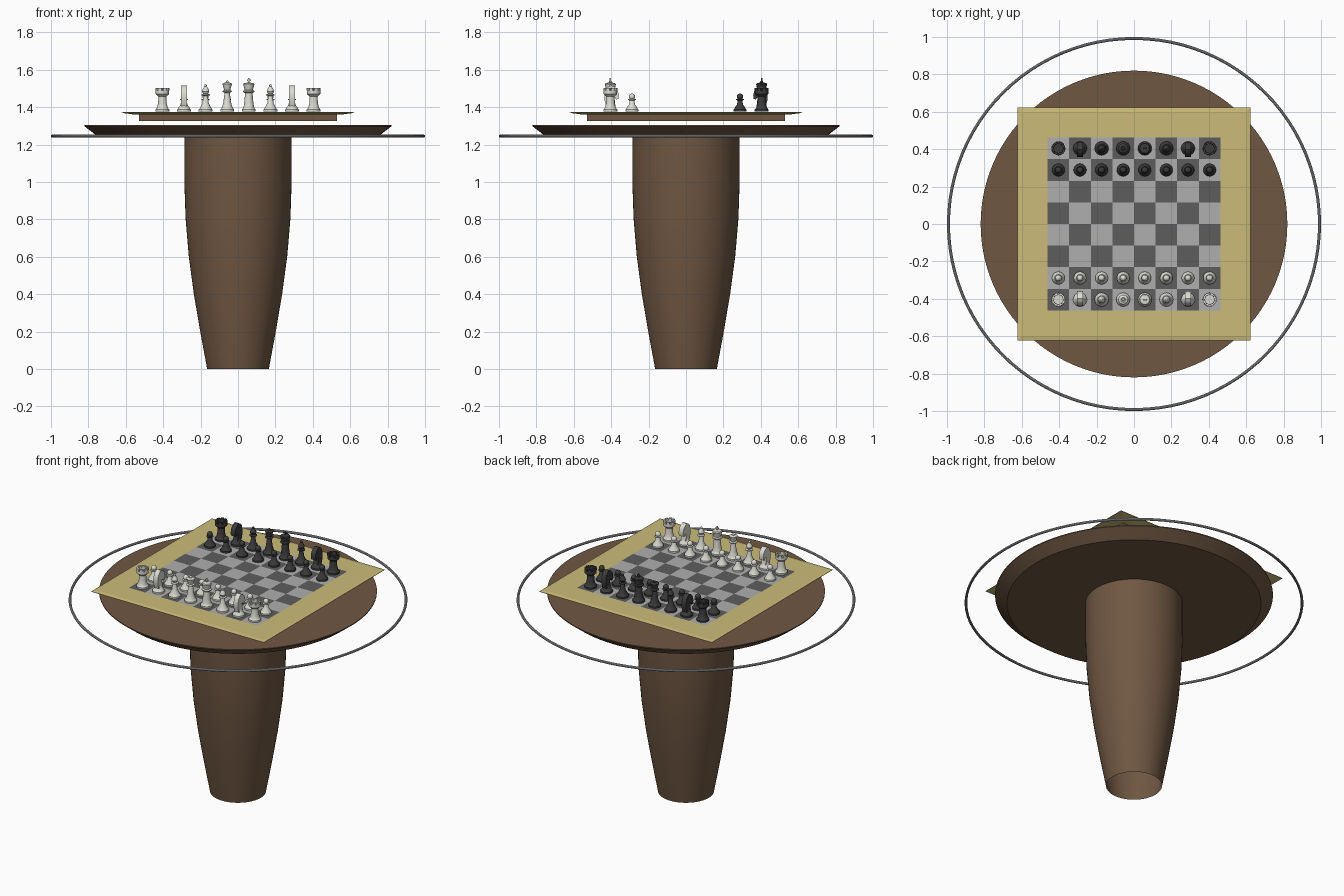
import bpy, bmesh, math
from mathutils import Matrix

if "Cube" in bpy.data.objects:
    bpy.data.objects.remove(bpy.data.objects["Cube"])


def material(name, rgb):
    m = bpy.data.materials.new(name)
    m.diffuse_color = (*rgb, 1)
    m.use_nodes = True
    m.node_tree.nodes["Principled BSDF"].inputs["Base Color"].default_value = m.diffuse_color
    return m


WOOD = material("wood", (0.16, 0.095, 0.055))
GOLD = material("gold", (0.60, 0.50, 0.19))
STEEL = material("steel", (0.40, 0.41, 0.43))
PALE = material("pale_square", (0.43, 0.43, 0.43))
DARK = material("dark_square", (0.11, 0.11, 0.11))
WHITE = material("white_piece", (0.72, 0.72, 0.66))
BLACK = material("black_piece", (0.045, 0.045, 0.045))


def lathe(bm, profile, n=24):
    """Revolve (radius, z) points around z; radius 0 closes the end."""
    rings = []
    for r, z in profile:
        if r == 0:
            rings.append([bm.verts.new((0, 0, z))] * n)
        else:
            rings.append([bm.verts.new((r * math.cos(math.tau * i / n), r * math.sin(math.tau * i / n), z))
                          for i in range(n)])
    for a, b in zip(rings, rings[1:]):
        for i in range(n):
            j = (i + 1) % n
            bm.faces.new(list(dict.fromkeys((a[i], a[j], b[j], b[i]))))


def block(bm, size, loc, angle=0):
    mat = Matrix.Rotation(angle, 4, 'Z') @ Matrix.Translation(loc) @ Matrix.Diagonal((*size, 1))
    bmesh.ops.create_cube(bm, size=1, matrix=mat)


def prism(bm, outline, width):
    """Extrude a (y, z) outline across x, centred."""
    f = bm.faces.new([bm.verts.new((-width / 2, y, z)) for y, z in outline])
    ext = bmesh.ops.extrude_face_region(bm, geom=[f])
    moved = [v for v in ext["geom"] if isinstance(v, bmesh.types.BMVert)]
    bmesh.ops.translate(bm, vec=(width, 0, 0), verts=moved)


def finish(bm, name, fix=True):
    if fix:
        bmesh.ops.recalc_face_normals(bm, faces=bm.faces[:])
    me = bpy.data.meshes.new(name)
    bm.to_mesh(me)
    bm.free()
    return me


def place(name, me, loc=(0, 0, 0), turn=0, smooth=True):
    ob = bpy.data.objects.new(name, me)
    bpy.context.collection.objects.link(ob)
    ob.location = loc
    ob.rotation_euler.z = turn
    if smooth:
        for o in bpy.context.selected_objects:
            o.select_set(False)
        ob.select_set(True)
        bpy.context.view_layer.objects.active = ob
        bpy.ops.object.shade_smooth_by_angle(angle=math.radians(35))
    return ob


def turned(name, profile, mat, n=64):
    bm = bmesh.new()
    lathe(bm, profile, n)
    me = finish(bm, name)
    me.materials.append(mat)
    return place(name, me)


# Table: open tapered pedestal, bevelled round top, steel ring
turned("pedestal", [(.165, 0), (.202, .2), (.236, .4), (.263, .6), (.280, .8),
                    (.287, 1.0), (.287, 1.245)], WOOD)
turned("table_top", [(0, 1.243), (.75, 1.243), (.82, 1.297), (.82, 1.303), (0, 1.303)], WOOD, 96)
tube = [(.992 + .008 * math.cos(math.tau * i / 10), 1.245 + .008 * math.sin(math.tau * i / 10))
        for i in range(11)]
ring = turned("rim_ring", tube, STEEL, 96)

# Board: wooden base and gold plate with sloping underside
bm = bmesh.new()
block(bm, (1.06, 1.06, .036), (0, 0, 1.345))
me = finish(bm, "board_base")
me.materials.append(WOOD)
place("board_base", me, smooth=False)

bm = bmesh.new()
s = math.sqrt(2)
lathe(bm, [(0, 1.361), (.56 * s, 1.361), (.622 * s, 1.369), (.622 * s, 1.371),
           (.60 * s, 1.375), (0, 1.375)], 4)
bmesh.ops.rotate(bm, verts=bm.verts[:], matrix=Matrix.Rotation(math.pi / 4, 3, 'Z'))
me = finish(bm, "board_plate")
me.materials.append(GOLD)
place("board_plate", me, smooth=False)

# Checkered squares
SQ, TOP = .1155, 1.3765
bm = bmesh.new()
bmesh.ops.create_grid(bm, x_segments=8, y_segments=8, size=SQ * 4,
                      matrix=Matrix.Translation((0, 0, TOP)))
for f in bm.faces:
    c = f.calc_center_median()
    f.material_index = (math.floor(c.x / SQ) + math.floor(c.y / SQ) + 1) % 2
me = finish(bm, "squares", False)
me.materials.append(PALE)
me.materials.append(DARK)
place("squares", me, smooth=False)

# Chess piece profiles (radius, height)
FOOT = [(0, 0), (.037, 0), (.037, .010), (.031, .017), (.028, .024)]


def ball(r, z, start=-60, steps=7):
    return [(r * math.cos(math.radians(a)) if k < steps else 0, z + r * math.sin(math.radians(a)))
            for k in range(steps + 1) for a in [start + (90 - start) * k / steps]]


PROFILES = {
    "pawn": [(r * .92, z) for r, z in FOOT] + [(.017, .036), (.012, .058), (.021, .062), (.021, .066),
            (.011, .069)] + ball(.017, .079),
    "rook": FOOT + [(.023, .045), (.021, .080), (.030, .088), (.036, .094), (.036, .112),
            (.024, .112), (.024, .100), (0, .100)],
    "knight": FOOT + [(.020, .034), (.017, .045), (0, .045)],
    "bishop": FOOT + [(.017, .045), (.012, .082), (.023, .087), (.023, .091), (.013, .095),
              (.019, .107), (.017, .118), (.007, .134)] + ball(.007, .139),
    "queen": FOOT + [(.020, .050), (.014, .100), (.025, .106), (.025, .110), (.016, .115),
             (.026, .148), (.021, .151), (.012, .155)] + ball(.008, .157),
    "king": FOOT + [(.024, .050), (.020, .098), (.030, .105), (.030, .110), (.022, .115),
            (.030, .146), (.026, .151), (0, .156)],
}
HORSE = [(-.022, .03), (-.031, .06), (-.032, .09), (-.024, .118), (-.008, .135), (.006, .139),
         (.025, .130), (.039, .112), (.045, .088), (.042, .068), (.030, .064), (.024, .076),
         (.012, .078), (.014, .058), (.021, .03)]


def piece_mesh(kind, mat):
    bm = bmesh.new()
    lathe(bm, PROFILES[kind])
    if kind == "rook":      # battlements
        for i in range(8):
            block(bm, (.012, .019, .014), (.030, 0, .118), math.tau * (i + .5) / 8)
    elif kind == "knight":  # horse head
        prism(bm, HORSE, .032)
    elif kind == "king":    # cross finial
        block(bm, (.007, .007, .028), (0, 0, .164))
        block(bm, (.021, .007, .007), (0, 0, .167))
    me = finish(bm, kind)
    me.materials.append(mat)
    return me


# Set out both sides, facing each other
BACK = ["rook", "knight", "bishop", "queen", "king", "bishop", "knight", "rook"]
for side, sign, mat in (("white", -1, WHITE), ("black", 1, BLACK)):
    meshes = {k: piece_mesh(k, mat) for k in PROFILES}
    turn = 0 if sign < 0 else math.pi
    for i, kind in enumerate(BACK):
        x = (i - 3.5) * SQ
        place(f"{side}_{kind}_{i + 1}", meshes[kind], (x, sign * 3.5 * SQ, TOP), turn)
        place(f"{side}_pawn_{i + 1}", meshes["pawn"], (x, sign * 2.5 * SQ, TOP), turn)
